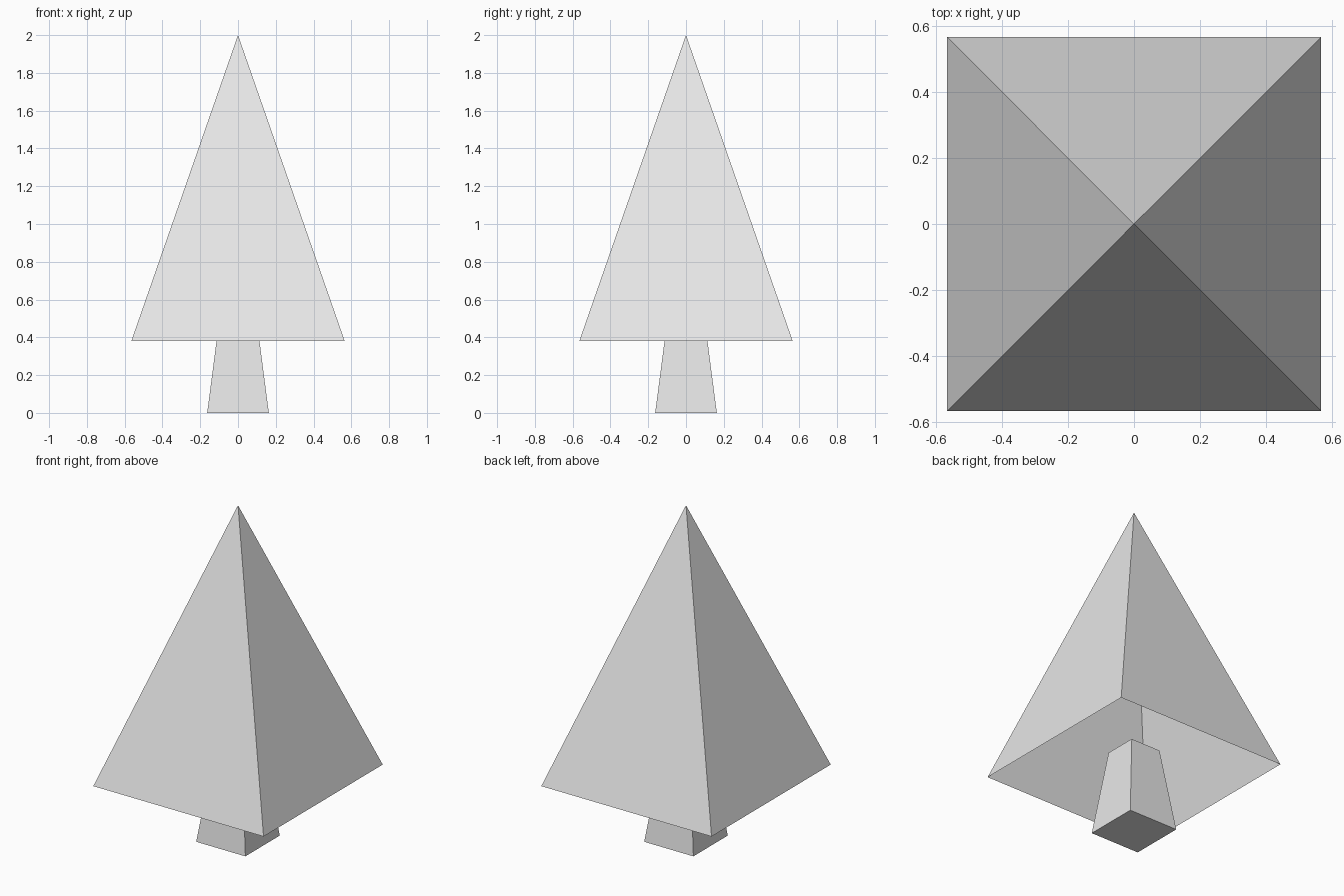
import bpy

if "Cube" in bpy.data.objects:
    bpy.data.objects.remove(bpy.data.objects["Cube"])

grey = bpy.data.materials.new("light_grey")
grey.diffuse_color = (0.8, 0.8, 0.8, 1.0)
grey.use_nodes = True
grey.node_tree.nodes["Principled BSDF"].inputs["Base Color"].default_value = grey.diffuse_color


def square(half, z):
    """Corners of a level square, counter-clockwise from above."""
    return [(x * half, y * half, z) for x, y in ((-1, -1), (1, -1), (1, 1), (-1, 1))]


def add_part(name, verts, faces):
    mesh = bpy.data.meshes.new(name)
    mesh.from_pydata(verts, [], faces)
    mesh.materials.append(grey)
    mesh.update()
    obj = bpy.data.objects.new(name, mesh)
    bpy.context.collection.objects.link(obj)
    return obj


# Foliage: hollow four-sided pyramid, open underneath
add_part("foliage", square(0.565, 0.38) + [(0, 0, 2.0)],
         [(i, (i + 1) % 4, 4) for i in range(4)])

# Trunk: tapered block reaching up inside the foliage
sides = [(i, (i + 1) % 4, (i + 1) % 4 + 4, i + 4) for i in range(4)]
add_part("trunk", square(0.163, 0.0) + square(0.098, 0.50),
         sides + [(3, 2, 1, 0), (4, 5, 6, 7)])
